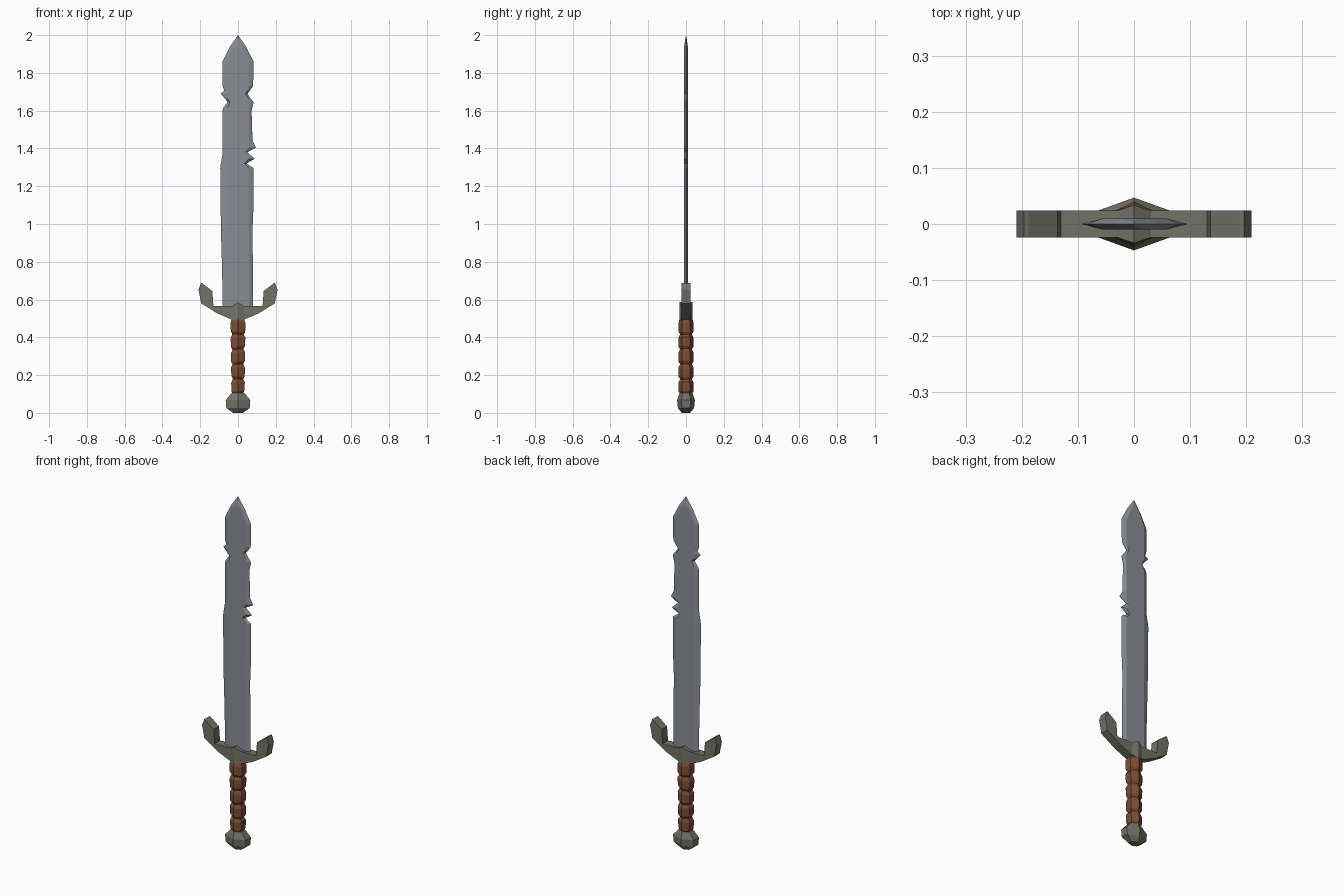
import bpy, bmesh, math

if "Cube" in bpy.data.objects:
    bpy.data.objects.remove(bpy.data.objects["Cube"])


def material(name, rgb):
    m = bpy.data.materials.new(name)
    m.diffuse_color = (*rgb, 1)
    m.use_nodes = True
    m.node_tree.nodes["Principled BSDF"].inputs["Base Color"].default_value = m.diffuse_color
    return m


STEEL = material("steel", (0.25, 0.27, 0.30))
IRON = material("iron", (0.17, 0.17, 0.14))
LEATHER = material("leather", (0.20, 0.075, 0.035))


def loft(name, sections, mat):
    """Skin closed sections of equal length and cap both ends."""
    bm = bmesh.new()
    rings = [[bm.verts.new(p) for p in s] for s in sections]
    n = len(rings[0])
    for a, b in zip(rings, rings[1:]):
        for i in range(n):
            j = (i + 1) % n
            bm.faces.new((a[i], a[j], b[j], b[i]))
    bm.faces.new(rings[0][::-1])
    bm.faces.new(rings[-1])
    bmesh.ops.remove_doubles(bm, verts=bm.verts, dist=0.0005)
    bmesh.ops.recalc_face_normals(bm, faces=bm.faces)
    me = bpy.data.meshes.new(name)
    bm.to_mesh(me)
    bm.free()
    me.materials.append(mat)
    ob = bpy.data.objects.new(name, me)
    bpy.context.collection.objects.link(ob)
    return ob


def hexagon(rx, ry, z, tilt=0.0):
    """Six-sided ring with flat sides on x, optionally tilted along x."""
    pts = []
    for i in range(6):
        a = math.radians(90 + 60 * i)
        x = rx * math.cos(a) / math.cos(math.radians(30))
        pts.append((x, ry * math.sin(a), z + tilt * x))
    return pts


# Blade: bevelled six-point section following the chipped outline (z, left, right)
outline = [
    (0.53, -0.080, 0.080), (0.79, -0.085, 0.079), (0.95, -0.090, 0.076),
    (1.09, -0.092, 0.082), (1.295, -0.094, 0.083), (1.32, -0.091, 0.045),
    (1.345, -0.086, 0.088), (1.38, -0.081, 0.050), (1.405, -0.082, 0.096),
    (1.44, -0.083, 0.077), (1.60, -0.083, 0.072), (1.615, -0.078, 0.076),
    (1.645, -0.055, 0.083), (1.665, -0.070, 0.067), (1.69, -0.093, 0.050),
    (1.705, -0.073, 0.062), (1.73, -0.081, 0.080), (1.86, -0.082, 0.083),
    (1.94, -0.042, 0.042),
]


def inset(x):
    return math.copysign(max(0.008, min(abs(x) - 0.012, 0.058)), x)


T = 0.0095
sections = []
for z, l, r in outline:
    if z > 1.9:
        li, ri = -0.022, 0.022
    else:
        li, ri = inset(l), inset(r)
    sections.append([(l, 0, z), (li, -T, z), (ri, -T, z),
                     (r, 0, z), (ri, T, z), (li, T, z)])
sections.append([(0, 0, 2.0), (0, -T / 3, 1.985), (0, -T / 3, 1.985),
                 (0, 0, 2.0), (0, T / 3, 1.985), (0, T / 3, 1.985)])
loft("blade", sections, STEEL)

# Crossguard: (inner x, z), (outer x, z), half depth, mirrored about the centre
half = [
    ((0.0, 0.586), (0.0, 0.485), 0.034),
    ((0.030, 0.567), (0.035, 0.495), 0.024),
    ((0.100, 0.567), (0.110, 0.527), 0.024),
    ((0.130, 0.567), (0.195, 0.580), 0.024),
    ((0.136, 0.645), (0.209, 0.652), 0.024),
    ((0.188, 0.685), (0.196, 0.688), 0.024),
]


def guard_section(a, b, y, s):
    return [(s * a[0], -y, a[1]), (s * b[0], -y, b[1]),
            (s * b[0], y, b[1]), (s * a[0], y, a[1])]


guard = [guard_section(*h, -1) for h in half[:0:-1]] + [guard_section(*h, 1) for h in half]
loft("crossguard", guard, IRON)

# Grip: five bulging leather bands with slanted grooves
sections = []
pitch = 0.079
for i in range(5):
    z = 0.10 + i * pitch
    t = (0.08, -0.08, 0.06, 0.1, -0.06)[i]
    w = 0.034 + 0.001 * i
    sections += [hexagon(w - 0.008, 0.031, z, t),
                 hexagon(w, 0.040, z + 0.014, t),
                 hexagon(w + 0.002, 0.040, z + 0.060, t)]
sections.append(hexagon(0.031, 0.033, 0.50))
loft("grip", sections, LEATHER)

# Pommel: faceted six-sided knob
loft("pommel", [hexagon(rx, ry, z) for rx, ry, z in (
    (0.026, 0.022, 0.0), (0.062, 0.043, 0.026),
    (0.065, 0.047, 0.068), (0.034, 0.034, 0.105))], IRON)
